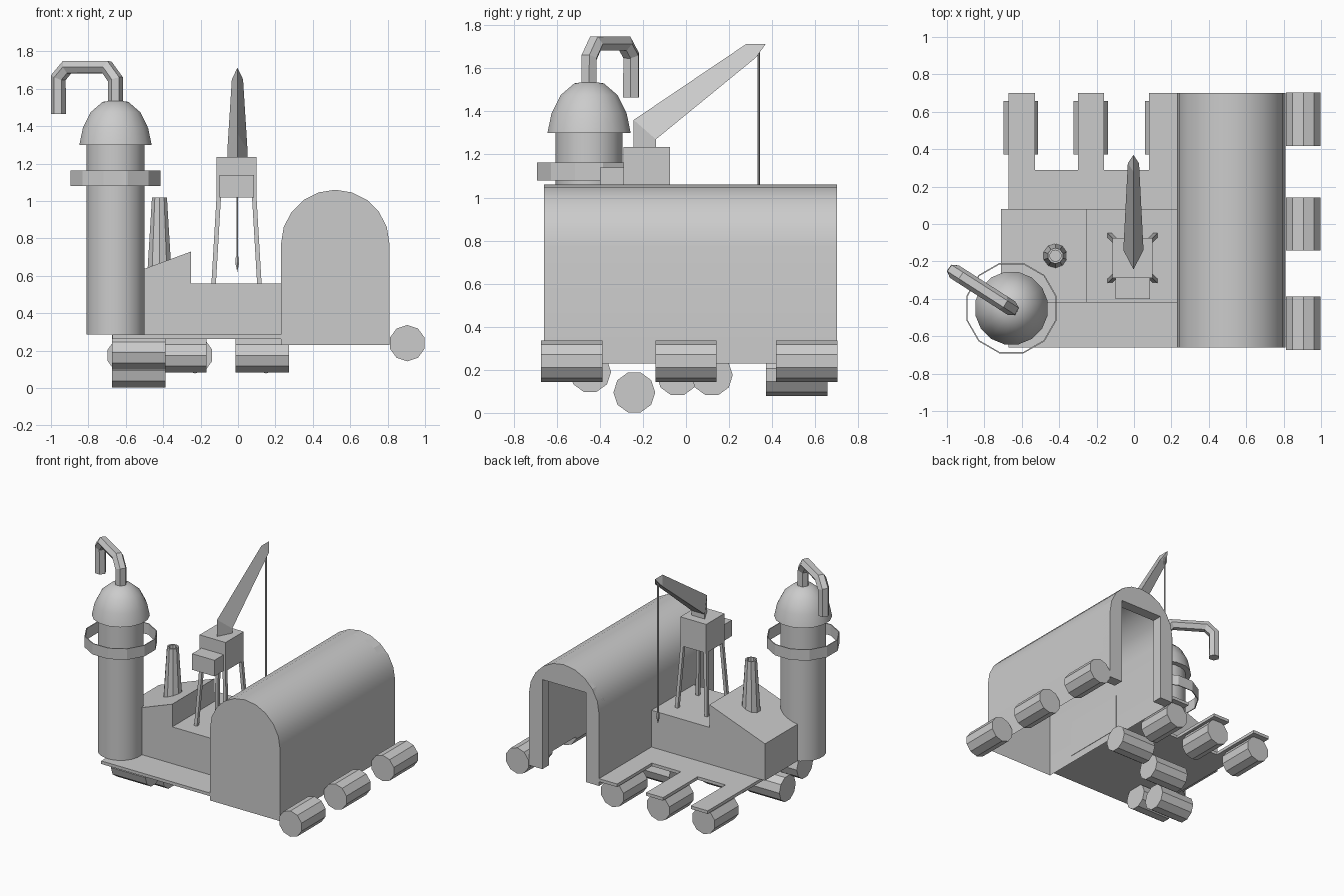
import bpy, bmesh, math
from mathutils import Vector

default = bpy.data.objects.get("Cube")
if default:
    bpy.data.objects.remove(default, do_unlink=True)

grey = bpy.data.materials.new("plain grey")
grey.use_nodes = True
grey.diffuse_color = (0.6, 0.6, 0.6, 1)
grey.node_tree.nodes["Principled BSDF"].inputs["Base Color"].default_value = (0.6, 0.6, 0.6, 1)


def finish(name, bm, smooth=None, fix=True):
    if fix:
        bmesh.ops.recalc_face_normals(bm, faces=bm.faces)
    mesh = bpy.data.meshes.new(name)
    bm.to_mesh(mesh)
    bm.free()
    mesh.materials.append(grey)
    ob = bpy.data.objects.new(name, mesh)
    bpy.context.collection.objects.link(ob)
    if smooth:
        bpy.ops.object.select_all(action="DESELECT")
        ob.select_set(True)
        bpy.context.view_layer.objects.active = ob
        bpy.ops.object.shade_smooth_by_angle(angle=math.radians(smooth))
    return ob


def prism(name, points, axis, lo, hi, smooth=None):
    """Extrude a flat outline: 'y' takes (x, z) points, 'z' takes (x, y) points."""
    bm = bmesh.new()
    place = (lambda p, d: (p[0], d, p[1])) if axis == "y" else (lambda p, d: (p[0], p[1], d))
    face = bm.faces.new([bm.verts.new(place(p, lo)) for p in points])
    new = bmesh.ops.extrude_face_region(bm, geom=[face])["geom"]
    shift = Vector(place((0, 0), hi - lo))
    bmesh.ops.translate(bm, vec=shift, verts=[v for v in new if isinstance(v, bmesh.types.BMVert)])
    return finish(name, bm, smooth)


def box(name, x0, x1, y0, y1, z0, z1):
    return prism(name, [(x0, y0), (x1, y0), (x1, y1), (x0, y1)], "z", z0, z1)


def lathe(name, cx, cy, profile, sides, smooth=None):
    """Rings of (radius, z), radius zero closing to a point."""
    bm = bmesh.new()
    rings = []
    for r, z in profile:
        n = sides if r else 1
        rings.append([bm.verts.new((cx + r * math.cos(math.tau * (i + 0.5) / sides),
                                    cy + r * math.sin(math.tau * (i + 0.5) / sides), z)) for i in range(n)])
    for a, b in zip(rings, rings[1:]):
        for i in range(sides):
            j = (i + 1) % sides
            loop = [a[i % len(a)], a[j % len(a)], b[j % len(b)], b[i % len(b)]]
            bm.faces.new(list(dict.fromkeys(loop)))
    return finish(name, bm, smooth)


def drum(name, centre, axis):
    """Ten-sided float drum lying along x or y."""
    bm = bmesh.new()
    bmesh.ops.create_cone(bm, cap_ends=True, segments=10, radius1=0.097, radius2=0.097, depth=0.285)
    ob = finish(name, bm)
    ob.location = centre
    ob.rotation_euler = (0, math.pi / 2, 0) if axis == "x" else (math.pi / 2, 0, 0)


# Hangar: thin arched shell, closed at the front, open underneath
X0, X1, MID, R, SPRING = 0.23, 0.81, 0.52, 0.29, 0.77
arch = [(MID + R * math.cos(math.pi * i / 10), SPRING + R * math.sin(math.pi * i / 10)) for i in range(11)]
outline = [(X1, 0.23)] + arch + [(X0, 0.23)]
bm = bmesh.new()
front = [bm.verts.new((x, -0.66, z)) for x, z in outline]
back = [bm.verts.new((x, 0.70, z)) for x, z in outline]
for i in range(len(outline) - 1):
    bm.faces.new((front[i], front[i + 1], back[i + 1], back[i]))
bm.faces.new(front)
finish("hangar_shell", bm, 30)

# Hangar doorway frame
door = [(0.34, 0.23), (0.34, 0.90), (0.70, 0.90), (0.70, 0.23)]
prism("hangar_door_frame", outline + door, "y", 0.62, 0.699)

# Deck with three back piers
deck = [(-0.67, -0.66), (0.23, -0.66), (0.23, 0.70), (0.08, 0.70), (0.08, 0.29), (-0.16, 0.29),
        (-0.16, 0.70), (-0.30, 0.70), (-0.30, 0.29), (-0.53, 0.29), (-0.53, 0.70), (-0.67, 0.70)]
prism("deck", deck, "z", 0.262, 0.285)

# Workshop with a stepped, sloping roof
prism("workshop", [(-0.71, 0.285), (0.233, 0.285), (0.233, 0.56), (-0.25, 0.56), (-0.25, 0.73), (-0.71, 0.56)],
      "y", -0.42, 0.08)

# Float drums
for y in (-0.53, 0.0, 0.56):
    drum("side_drum", (0.905, y, 0.24), "y")
for x in (-0.605, -0.23, 0.15):
    drum("pier_drum", (x, 0.515, 0.175), "y")
for x, y, z in ((-0.53, -0.24, 0.095), (-0.53, -0.445, 0.19), (-0.31, -0.04, 0.175), (0.13, 0.12, 0.175)):
    drum("deck_drum", (x, y, z), "x")

# Tower, gallery and dome
TX, TY = -0.655, -0.45
lathe("tower", TX, TY, [(0, 0.285), (0.157, 0.285), (0.157, 1.31), (0, 1.31)], 20, 30)
lathe("tower_gallery", TX, TY, [(0.25, 1.08), (0.25, 1.162), (0.243, 1.162), (0.243, 1.08), (0.25, 1.08)], 12)
lathe("tower_dome", TX, TY, [(0, 1.30), (0.197, 1.30), (0.178, 1.39), (0.135, 1.475),
                             (0.07, 1.53), (0, 1.54)], 16, 40)

# Bent pipe on the dome
curve = bpy.data.curves.new("tower_pipe", "CURVE")
curve.dimensions = "3D"
curve.bevel_depth = 0.041
curve.bevel_resolution = 1
curve.use_fill_caps = True
path = [(0, 1.5), (0, 1.65), (0.15, 1.715), (0.85, 1.715), (1, 1.66), (1, 1.465)]
spline = curve.splines.new("POLY")
spline.points.add(len(path) - 1)
for point, (t, z) in zip(spline.points, path):
    point.co = (TX - 0.305 * t, TY + 0.195 * t, z, 1)
curve.materials.append(grey)
pipe = bpy.data.objects.new("tower_pipe", curve)
bpy.context.collection.objects.link(pipe)
spline.use_smooth = False

# Chimney with a hollow mouth
lathe("chimney", -0.42, -0.17, [(0, 0.6), (0.069, 0.6), (0.042, 1.02), (0.03, 1.02), (0.03, 0.9), (0, 0.9)], 10, 30)

# Crane cab and splayed legs
CX, CY = -0.008, -0.182
box("crane_cab", -0.115, 0.10, -0.29, -0.075, 1.02, 1.235)
box("crane_cabin", -0.10, 0.085, -0.40, -0.29, 1.02, 1.14)
for sx in (-1, 1):
    for sy in (-1, 1):
        bm = bmesh.new()
        bmesh.ops.create_cube(bm, size=1)
        for v in bm.verts:
            reach, z = (0.095, 1.02) if v.co.z > 0 else (0.122, 0.56)
            v.co = (CX + sx * reach + v.co.x * 0.024, CY + sy * reach + v.co.y * 0.024, z)
        finish("crane_leg", bm)

# Crane boom: sharp upper ridge, broad underside
bm = bmesh.new()
at = lambda x, y, z: bm.verts.new((x - 0.003, y, z))
ridge = [at(0, -0.243, 1.235), at(0, -0.243, 1.36), at(0, 0.28, 1.713), at(0, 0.37, 1.713)]
edges = [[at(s * 0.054, -0.14, 1.235), at(s * 0.054, -0.14, 1.27), at(s * 0.03, 0.325, 1.65), ridge[3]]
         for s in (-1, 1)]
for a, b in ((ridge, edges[0]), (ridge, edges[1]), (edges[0], edges[1])):
    for i in range(3):
        bm.faces.new(list(dict.fromkeys((a[i], a[i + 1], b[i + 1], b[i]))))
bm.faces.new((ridge[0], edges[0][0], edges[1][0]))
finish("crane_boom", bm)

# Cable and hook weight
lathe("crane_cable", -0.004, 0.337, [(0, 0.68), (0.006, 0.68), (0.006, 1.68), (0, 1.68)], 6)
lathe("crane_hook", -0.004, 0.337, [(0, 0.62), (0.012, 0.67), (0.009, 0.70), (0, 0.71)], 6)
